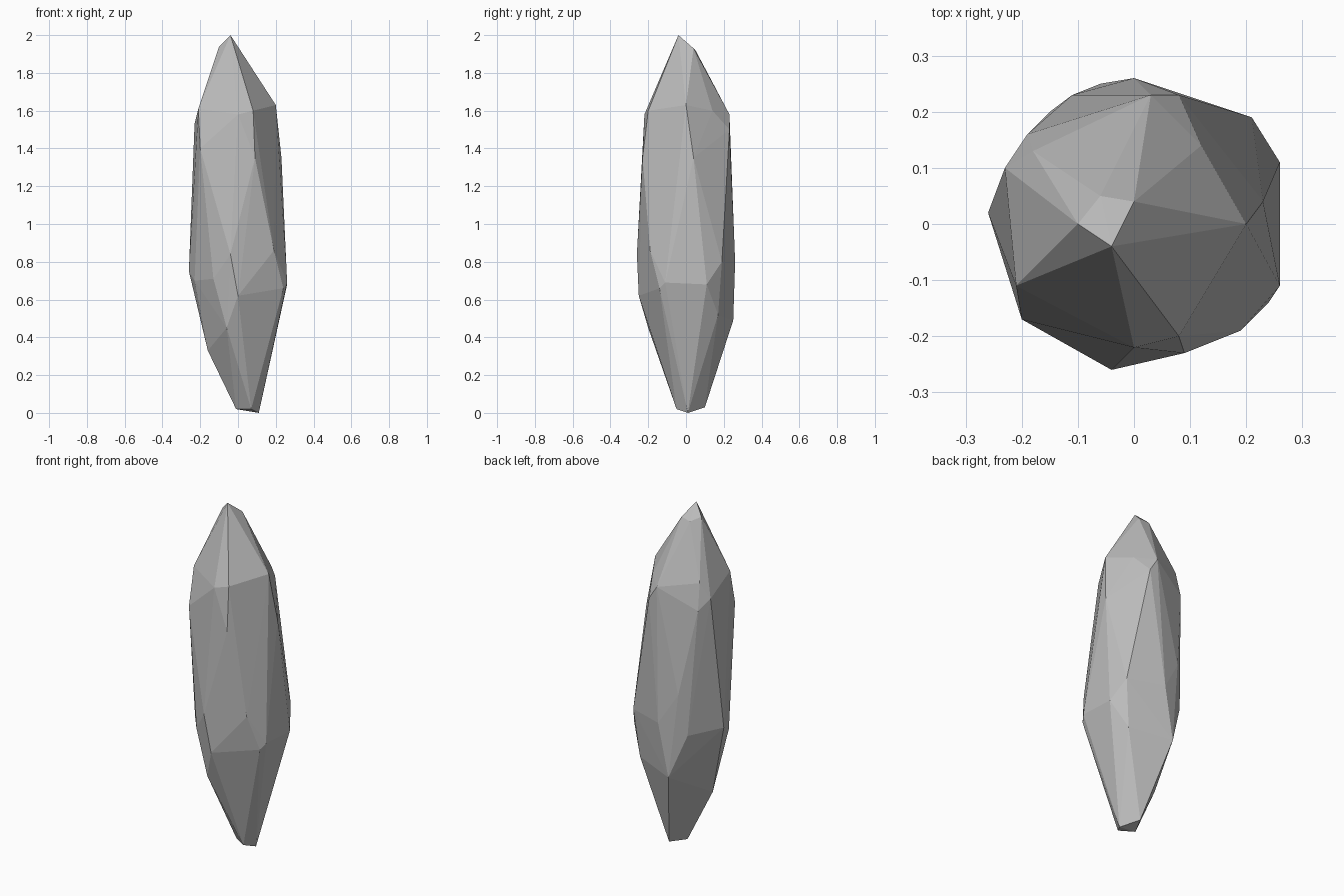
import bpy
import bmesh
from mathutils import Vector


def remove_default_cube():
    cube = bpy.data.objects.get("Cube")
    if cube:
        bpy.data.objects.remove(cube, do_unlink=True)


def flat_material(name, colour):
    material = bpy.data.materials.new(name)
    material.use_nodes = True
    material.diffuse_color = colour
    shader = next(n for n in material.node_tree.nodes if n.type == 'BSDF_PRINCIPLED')
    shader.inputs["Base Color"].default_value = colour
    return material


def faceted_stone(name, levels, material):
    """Wrap the chipped corners of every level in one tight, flat-faced skin."""
    mesh = bpy.data.meshes.new(name)
    stone = bpy.data.objects.new(name, mesh)
    bpy.context.scene.collection.objects.link(stone)

    bm = bmesh.new()
    for corners in levels:
        for corner in corners:
            bm.verts.new(Vector(corner))
    hull = bmesh.ops.convex_hull(bm, input=bm.verts[:], use_existing_faces=False)

    # Corners that ended up inside the skin are dropped
    unused = {g for g in hull["geom_interior"] + hull["geom_unused"]
              if isinstance(g, bmesh.types.BMVert)}
    bmesh.ops.delete(bm, geom=list(unused), context='VERTS')
    bmesh.ops.recalc_face_normals(bm, faces=bm.faces[:])
    for face in bm.faces:
        face.smooth = False
    bm.to_mesh(mesh)
    bm.free()
    mesh.materials.append(material)
    return stone


remove_default_cube()
grey = flat_material("stone grey", (0.5, 0.5, 0.5, 1))

# Blunt foot
foot = [(.07, -.05, .02), (.11, .01, 0), (-.01, 0, .02), (.04, .1, .03)]

# Lower flare, where the stone widens
flare = [(-.16, -.02, .33), (-.06, -.2, .45), (-.06, .25, .49), (.18, .17, .52)]

# Widest band around the belly
belly = [
    (0, -.25, .62), (.24, -.14, .66), (.26, -.11, .69), (.26, .11, .68),
    (.21, .19, .8), (0, .26, .8), (-.15, .2, .74), (-.26, .02, .75),
    (-.23, -.07, .7), (-.13, -.2, .71), (-.04, -.26, .84), (.19, -.19, .86),
    (-.11, .23, .98),
]

# Shoulder, where the long sides turn in
shoulder = [
    (.09, -.23, 1.35), (.23, .04, 1.35), (-.2, -.17, 1.4), (-.19, .16, 1.47),
    (.08, .23, 1.5), (-.23, .1, 1.53), (.03, .23, 1.58), (0, -.22, 1.58),
    (.08, -.2, 1.6), (.12, .14, 1.6), (-.21, -.11, 1.61), (-.18, .13, 1.62),
    (.2, 0, 1.63),
]

# Chipped tip
tip = [(0, .04, 1.93), (-.1, 0, 1.94), (-.06, .05, 1.92), (-.04, -.04, 2)]

faceted_stone("standing_stone", [foot, flare, belly, shoulder, tip], grey)
